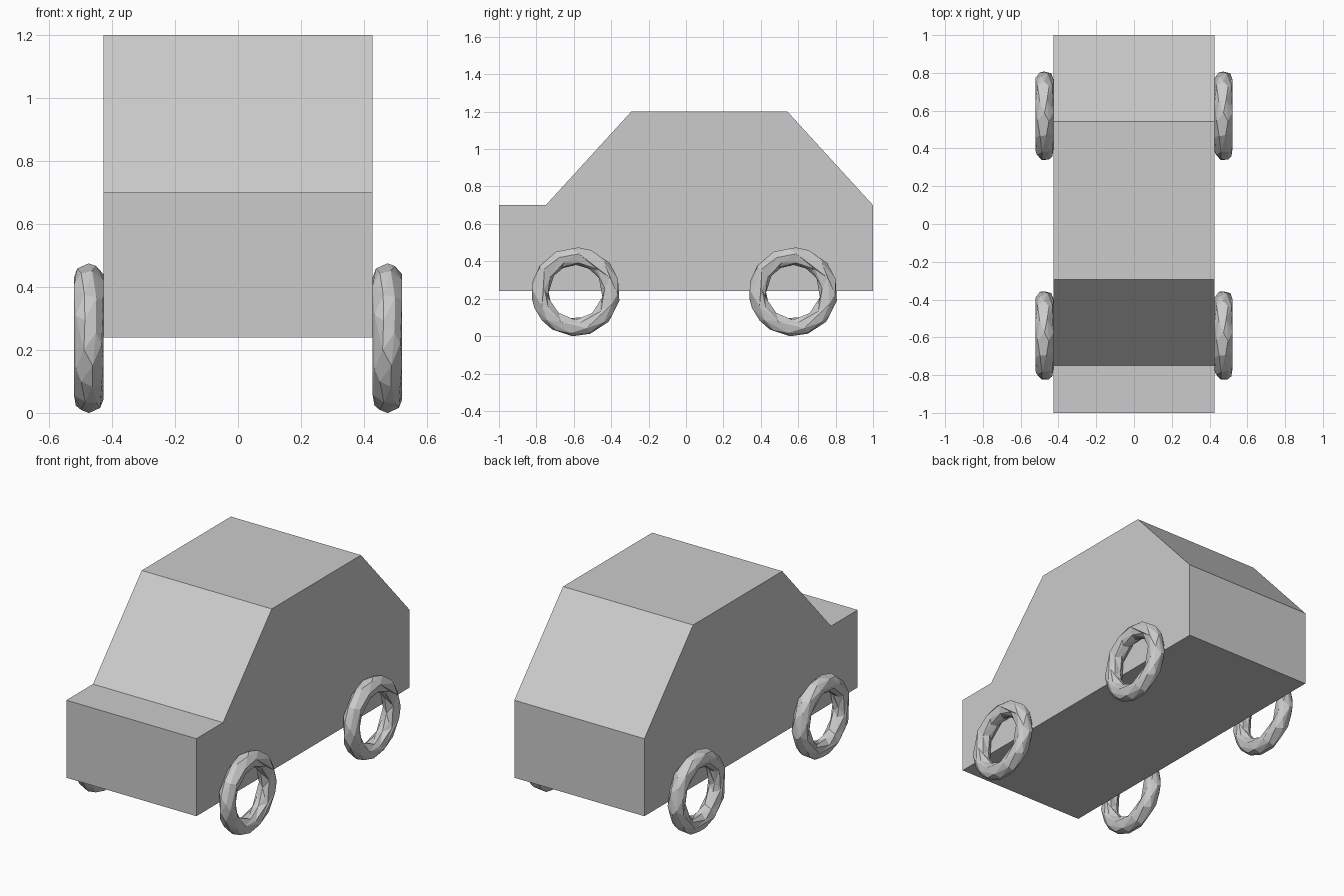
import bpy, bmesh
from math import pi

if "Cube" in bpy.data.objects:
    bpy.data.objects.remove(bpy.data.objects["Cube"])

HALF_WIDTH = 0.427
WHEEL_X, WHEEL_Z = 0.474, 0.237


def extrude_profile(name, profile, half_width):
    """Extrude a closed (y, z) side profile across x."""
    bm = bmesh.new()
    face = bm.faces.new([bm.verts.new((-half_width, y, z)) for y, z in profile])
    result = bmesh.ops.extrude_face_region(bm, geom=[face])
    verts = [g for g in result["geom"] if isinstance(g, bmesh.types.BMVert)]
    bmesh.ops.translate(bm, verts=verts, vec=(2 * half_width, 0, 0))
    bmesh.ops.recalc_face_normals(bm, faces=bm.faces[:])
    mesh = bpy.data.meshes.new(name)
    bm.to_mesh(mesh)
    bm.free()
    obj = bpy.data.objects.new(name, mesh)
    bpy.context.collection.objects.link(obj)
    return obj


def add_wheel(name, x, y):
    """Faceted ring wheel with its axle along x."""
    bpy.ops.mesh.primitive_torus_add(
        major_segments=48, minor_segments=12,
        major_radius=0.189, minor_radius=0.047,
        location=(x, y, WHEEL_Z), rotation=(0, pi / 2, 0))
    wheel = bpy.context.object
    wheel.name = name
    # Collapse to the irregular low-poly facets
    facets = wheel.modifiers.new("facets", 'DECIMATE')
    facets.ratio = 0.17
    return wheel


# Car body: bonnet, windscreen, roof and sloping rear
extrude_profile("car_body", [
    (-1, 0.24), (1, 0.24), (1, 0.70), (0.543, 1.20),
    (-0.293, 1.20), (-0.75, 0.70), (-1, 0.70)], HALF_WIDTH)

# Four wheels
for end, y in (("front", -0.59), ("rear", 0.573)):
    for side, x in (("left", -WHEEL_X), ("right", WHEEL_X)):
        add_wheel(f"{end}_{side}_wheel", x, y)
